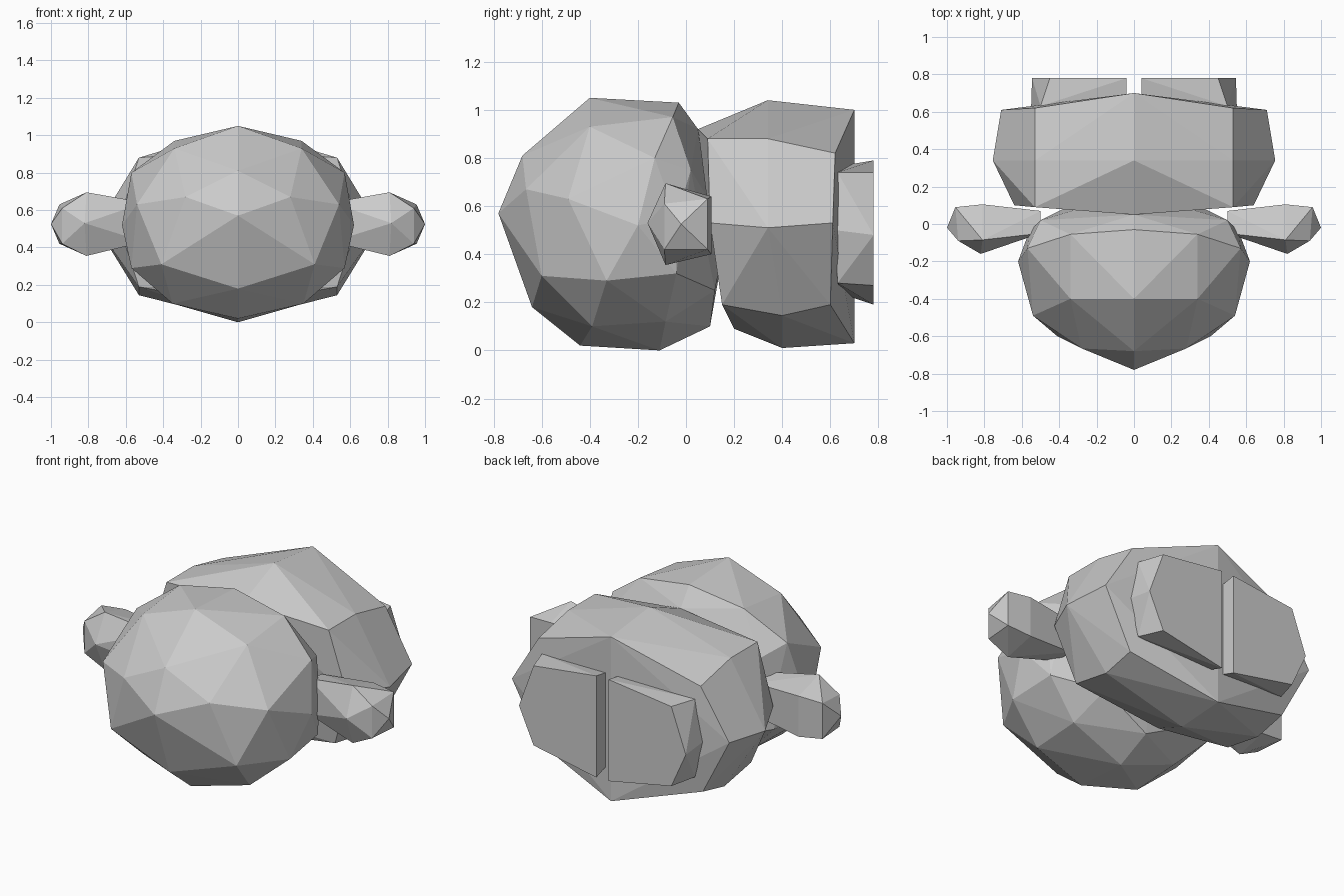
import bpy, bmesh


def hull(name, pts, mirror):
    """Faceted convex part from key points; mirror=True also adds the -x points."""
    bm = bmesh.new()
    for x, y, z in pts:
        bm.verts.new((x, y, z))
        if mirror and x > 0:
            bm.verts.new((-x, y, z))
    res = bmesh.ops.convex_hull(bm, input=bm.verts[:])
    junk = [v for v in res["geom_interior"] + res["geom_unused"]
            if isinstance(v, bmesh.types.BMVert) and v.is_valid]
    bmesh.ops.delete(bm, geom=list(set(junk)), context='VERTS')
    bmesh.ops.dissolve_limit(bm, angle_limit=0.02, verts=bm.verts[:], edges=bm.edges[:])
    bmesh.ops.recalc_face_normals(bm, faces=bm.faces[:])
    me = bpy.data.meshes.new(name)
    bm.to_mesh(me)
    bm.free()
    ob = bpy.data.objects.new(name, me)
    bpy.context.collection.objects.link(ob)
    return ob


def pair(name, pts):
    hull("right_" + name, pts, False)
    hull("left_" + name, [(-x, y, z) for x, y, z in pts], False)


# Rounded head, centre line first, then the side points
hull("head", [
    (0, -.78, .57), (0, -.68, .81), (0, -.40, 1.05), (0, -.03, 1.03), (0, .05, .92),
    (0, -.64, .18), (0, -.44, .02), (0, -.11, 0), (0, .10, .10), (0, .17, .5),
    (.34, -.40, .93), (.34, -.055, .97), (.28, -.665, .67), (.54, -.49, .63),
    (.57, -.13, .80), (.62, -.20, .52), (.41, -.60, .31), (.57, -.33, .29),
    (.35, -.39, .10), (.35, -.085, .12), (.55, -.04, .32), (.56, -.04, .55),
    (.5, .02, .75), (.3, .12, .25)], True)

# Wide faceted body
hull("body", [
    (0, .05, .92), (.53, .09, .88), (.64, .10, .53), (.53, .15, .19), (0, .20, .09),
    (0, .34, 1.04), (.53, .34, .88), (.755, .34, .51), (.53, .40, .145), (0, .40, .01),
    (0, .70, 1.0), (.53, .62, .82), (.71, .61, .53), (.53, .60, .19), (0, .70, .03)], True)

# Flat-soled feet
pair("foot", [
    (.04, .78, .79), (.45, .78, .74), (.545, .78, .48), (.45, .78, .27), (.04, .78, .19),
    (.04, .66, .77), (.50, .63, .74), (.55, .62, .50), (.50, .63, .28), (.04, .66, .23)])

# Stubby arms
pair("arm", [
    (.50, -.05, .64), (.50, .07, .62), (.50, .07, .43), (.50, -.05, .43),
    (.81, -.085, .695), (.81, .105, .64), (.81, .105, .40), (.81, -.085, .355), (.82, -.16, .53),
    (.94, -.09, .61), (.955, .09, .63), (.955, .09, .42), (.94, -.09, .42), (1.0, -.02, .525)])
